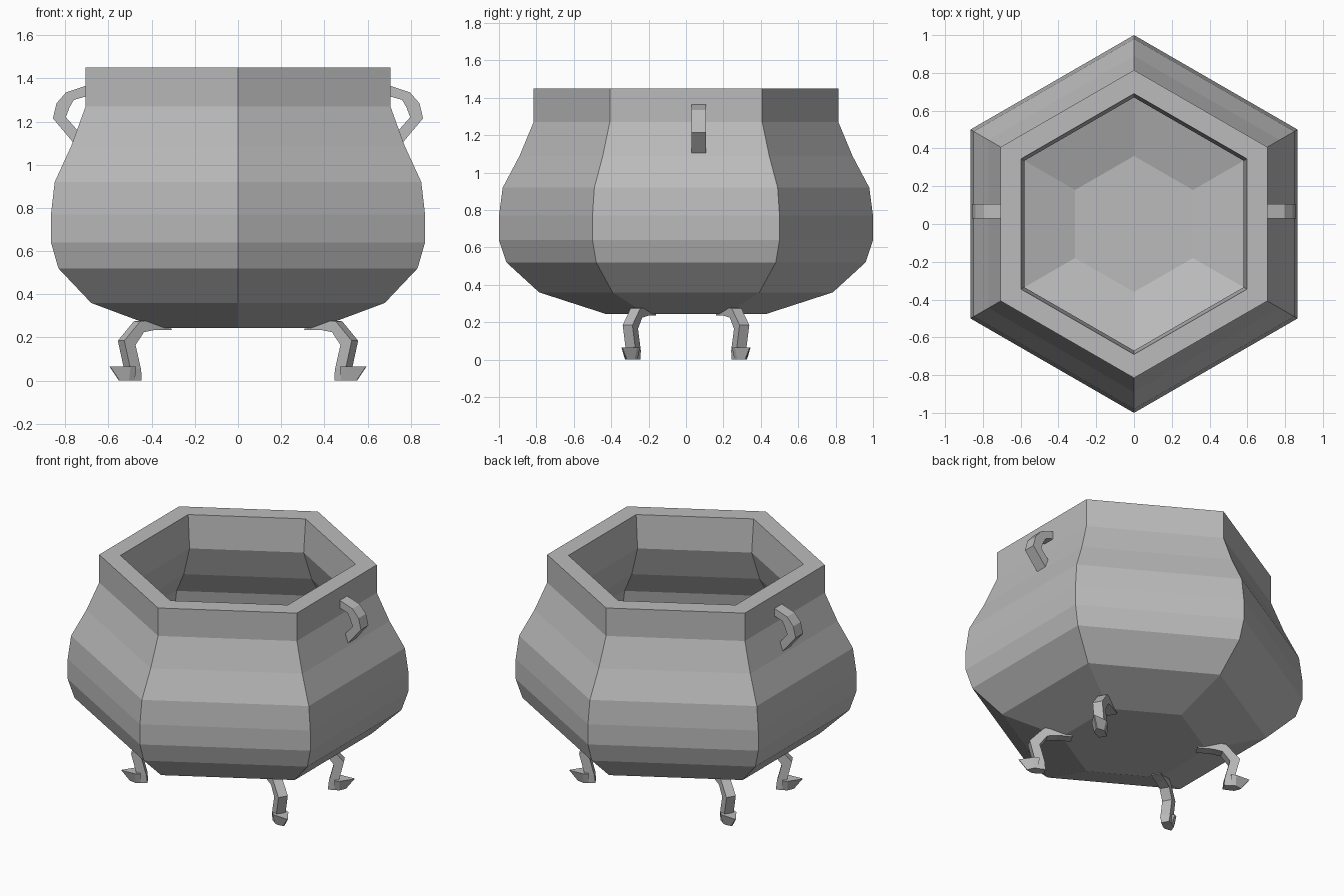
import bpy, bmesh, math
from mathutils import Matrix, Vector

cube = bpy.data.objects.get("Cube")
if cube:
    bpy.data.objects.remove(cube, do_unlink=True)

iron = bpy.data.materials.new("iron grey")
iron.use_nodes = True
iron.diffuse_color = (0.5, 0.5, 0.5, 1)
iron.node_tree.nodes["Principled BSDF"].inputs["Base Color"].default_value = (0.5, 0.5, 0.5, 1)


def finish(name, bm):
    bmesh.ops.recalc_face_normals(bm, faces=bm.faces)
    mesh = bpy.data.meshes.new(name)
    bm.to_mesh(mesh)
    bm.free()
    mesh.materials.append(iron)
    obj = bpy.data.objects.new(name, mesh)
    bpy.context.collection.objects.link(obj)
    return obj


def strap(name, sections, matrix):
    """Bar in the xz plane: each section is outer point, inner point, outer and inner half widths."""
    bm = bmesh.new()
    loops = []
    for (ox, oz), (ix, iz), ow, iw in sections:
        pts = [(ox, -ow, oz), (ox, ow, oz), (ix, iw, iz), (ix, -iw, iz)]
        loops.append([bm.verts.new(matrix @ Vector(p)) for p in pts])
    for a, b in zip(loops, loops[1:]):
        for i in range(4):
            j = (i + 1) % 4
            bm.faces.new((a[i], a[j], b[j], b[i]))
    bm.faces.new(loops[0])
    bm.faces.new(loops[-1])
    return finish(name, bm)


# Six-sided pot: outer wall up to the rim, then inner wall down to the floor
outer = [(.43, .245), (.785, .36), (.96, .52), (1, .64), (1, .77),
         (.98, .92), (.89, 1.09), (.815, 1.27), (.815, 1.45)]
inner = [(.69, 1.45), (.67, 1.24), (.75, 1.04), (.85, .89), (.875, .77),
         (.875, .66), (.84, .58), (.69, .46), (.36, .36)]
bm = bmesh.new()
rings = []
for r, z in outer + inner:
    angles = [math.radians(30 + 60 * i) for i in range(6)]
    rings.append([bm.verts.new((r * math.cos(a), r * math.sin(a), z)) for a in angles])
for a, b in zip(rings, rings[1:]):
    for i in range(6):
        j = (i + 1) % 6
        bm.faces.new((a[i], a[j], b[j], b[i]))
bm.faces.new(rings[0])
bm.faces.new(rings[-1])
finish("pot", bm)

# Side handles, set a little behind the middle
w = .038
handle = [((.69, 1.37), (.69, 1.32), w, w), ((.796, 1.335), (.76, 1.30), w, w),
          ((.84, 1.285), (.78, 1.265), w, w), ((.857, 1.215), (.797, 1.22), w, w),
          ((.765, 1.105), (.735, 1.15), w, w)]
for side, turn in (("left", 1), ("right", -1)):
    strap(side + "_handle", handle,
          Matrix.Translation((0, .068, 0)) @ Matrix.Diagonal((turn, 1, 1, 1)))

# Curved legs under four of the corners, each with a pointed foot
leg = [((.38, .25), (.37, .235), .03, .03), ((.47, .28), (.46, .235), .03, .03),
       ((.54, .275), (.52, .225), .03, .03), ((.625, .185), (.565, .165), .03, .03),
       ((.595, .065), (.535, .05), .03, .03), ((.59, 0), (.53, 0), .03, .025)]
foot = [((.57, .065), (.57, 0), .045, .03), ((.6, .065), (.6, 0), .045, .03),
        ((.685, .065), (.635, 0), .003, .003)]
for name, angle in (("back_left", 30), ("back_right", 150),
                    ("front_right", 210), ("front_left", 330)):
    spin = Matrix.Rotation(math.radians(angle), 4, "Z")
    strap(name + "_leg", leg, spin)
    strap(name + "_foot", foot, spin)
